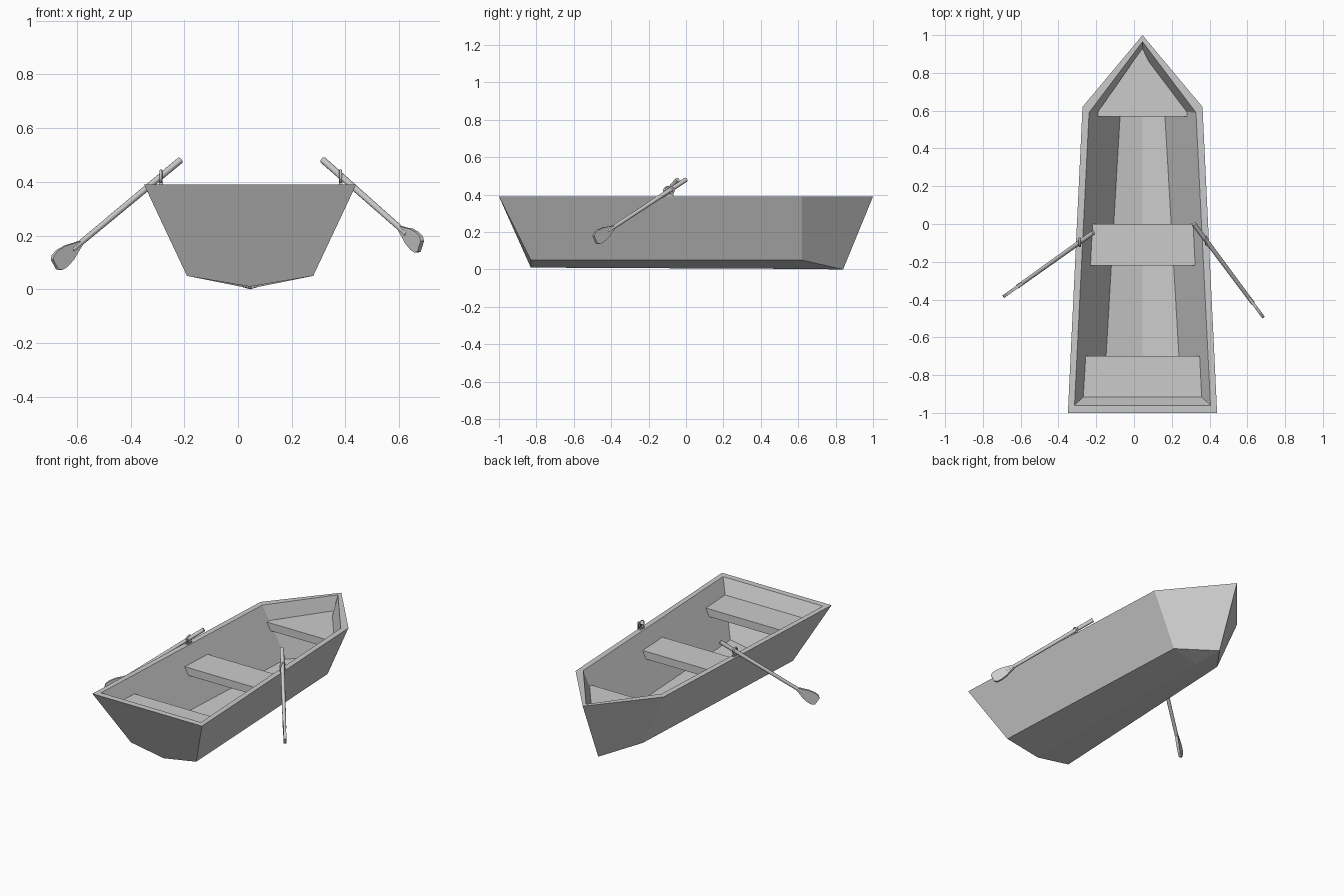
import bpy, bmesh, math
from mathutils import Vector, Matrix

if "Cube" in bpy.data.objects:
    bpy.data.objects.remove(bpy.data.objects["Cube"])

CX = 0.045      # boat centre line
RIM = 0.39      # rim height

grey = bpy.data.materials.new("plain_grey")
grey.diffuse_color = (0.6, 0.6, 0.6, 1)
grey.use_nodes = True
grey.node_tree.nodes["Principled BSDF"].inputs["Base Color"].default_value = grey.diffuse_color


def finish(bm, name, smooth=False):
    bmesh.ops.recalc_face_normals(bm, faces=bm.faces)
    if smooth:
        for f in bm.faces:
            f.smooth = len(f.verts) == 4
    me = bpy.data.meshes.new(name)
    bm.to_mesh(me)
    bm.free()
    me.materials.append(grey)
    ob = bpy.data.objects.new(name, me)
    bpy.context.collection.objects.link(ob)
    return ob


def loft(bm, low, high):
    """Closed prism between two matching outlines."""
    a = [bm.verts.new(p) for p in low]
    b = [bm.verts.new(p) for p in high]
    n = len(a)
    bm.faces.new(a)
    bm.faces.new(b)
    for i in range(n):
        j = (i + 1) % n
        bm.faces.new((a[i], a[j], b[j], b[i]))


# ---- hull: outer and inner skins joined by the rim ----
def skin(bm, stern, mid, bow, keel_z):
    """stern/mid: (top y, top half, low y, low half, low z); bow: (top y, low y)."""
    def v(x, y, z):
        return bm.verts.new((CX + x, y, z))
    top, low = [], []
    for s, (ty, th, ly, lh, lz) in ((-1, stern), (-1, mid)):
        top.append(v(s * th, ty, RIM))
        low.append(v(s * lh, ly, lz))
    top.append(v(0, bow[0], RIM))
    low.append(v(0, bow[1], keel_z[1]))
    for s, (ty, th, ly, lh, lz) in ((1, mid), (1, stern)):
        top.append(v(s * th, ty, RIM))
        low.append(v(s * lh, ly, lz))
    ks = v(0, stern[2], keel_z[0])
    km = v(0, mid[2], keel_z[1] + 0.003)
    for i in range(4):
        bm.faces.new((top[i], top[i + 1], low[i + 1], low[i]))
    bm.faces.new((top[4], top[0], low[0], ks, low[4]))      # transom
    bm.faces.new((low[0], low[1], km, ks))                  # bottom
    bm.faces.new((low[4], low[3], km, ks))
    bm.faces.new((low[1], low[2], km))
    bm.faces.new((low[3], low[2], km))
    return top


IN_STERN = (-0.96, 0.36, -0.805, 0.199, 0.08)
IN_MID = (0.59, 0.283, 0.60, 0.117, 0.08)
IN_BOW = (0.965, 0.82)

bm = bmesh.new()
outer = skin(bm, (-1.0, 0.395, -0.83, 0.235, 0.05),
             (0.62, 0.3175, 0.62, 0.167, 0.05), (1.0, 0.84), (0.01, 0.0))
inner = skin(bm, IN_STERN, IN_MID, IN_BOW, (0.045, 0.035))
for i in range(5):
    j = (i + 1) % 5
    bm.faces.new((outer[i], outer[j], inner[j], inner[i]))
finish(bm, "hull")


# ---- seats, fitted to the inner walls ----
def half(y, z):
    """Inner half width of the hull, pushed slightly into the wall."""
    k = (RIM - z) / (RIM - 0.08)

    def along(ya, ha, yb, hb):
        return ha + (hb - ha) * (y - ya) / (yb - ya)
    t = along(IN_STERN[0], IN_STERN[1], IN_MID[0], IN_MID[1])
    b = along(IN_STERN[2], IN_STERN[3], IN_MID[2], IN_MID[3])
    return t + (b - t) * k + 0.004


def cross_seat(name, front, back):
    def outline(z):
        f, b = front(z), back
        return [(CX + s * half(y, z), y, z)
                for s, y in ((-1, f), (1, f), (1, b), (-1, b))]
    bm = bmesh.new()
    loft(bm, outline(0.25), outline(0.30))
    finish(bm, name)


cross_seat("middle_seat", lambda z: -0.22, 0.0)
cross_seat("stern_seat", lambda z: -0.962 + 0.5 * (RIM - z), -0.70)


def bow_outline(z):
    tip = 0.968 - 0.41 * (RIM - z)
    side = [(half(0.57, z), 0.57), (half(0.59, z), 0.59)]
    return ([(CX - x, y, z) for x, y in side] + [(CX, tip, z)]
            + [(CX + x, y, z) for x, y in reversed(side)])


bm = bmesh.new()
loft(bm, bow_outline(0.25), bow_outline(0.30))
finish(bm, "bow_seat")


# ---- oars and oarlocks ----
def oar(side, handle, tip):
    handle, tip = Vector(handle), Vector(tip)
    length = (tip - handle).length
    d = (tip - handle).normalized()
    w = (Vector((0, 0, 1)) - d * d.z).normalized()   # blade stands upright
    n = d.cross(w)
    frame = Matrix((w, n, d)).transposed().to_4x4()
    frame.translation = handle

    # shaft
    bm = bmesh.new()
    shaft = length - 0.10
    bmesh.ops.create_cone(bm, cap_ends=True, segments=12, radius1=0.0125,
                          radius2=0.0105, depth=shaft,
                          matrix=Matrix.Translation((0, 0, shaft / 2)))
    bm.transform(frame)
    finish(bm, side + "_oar_shaft", smooth=True)

    # blade
    prof = [(0.145, 0.010), (0.125, 0.016), (0.085, 0.031), (0.045, 0.037),
            (0.018, 0.034), (0.004, 0.022)]
    pts = ([(h, length - a) for a, h in prof]
           + [(-h, length - a) for a, h in reversed(prof)])
    bm = bmesh.new()
    loft(bm, [(x, -0.008, z) for x, z in pts], [(x, 0.008, z) for x, z in pts])
    bm.transform(frame)
    finish(bm, side + "_oar_blade")


def oarlock(side, x, y):
    # ring around the shaft
    bm = bmesh.new()
    R, r, n, m = 0.021, 0.0055, 16, 8
    rows = []
    for i in range(n):
        a = math.tau * i / n
        rows.append([bm.verts.new((
            x + r * math.sin(math.tau * j / m),
            y + (R + r * math.cos(math.tau * j / m)) * math.cos(a),
            0.42 + (R + r * math.cos(math.tau * j / m)) * math.sin(a)))
            for j in range(m)])
    for i in range(n):
        for j in range(m):
            k, l = (i + 1) % n, (j + 1) % m
            bm.faces.new((rows[i][j], rows[k][j], rows[k][l], rows[i][l]))
    finish(bm, side + "_oarlock_ring", smooth=True)
    # base plate on the rim
    bm = bmesh.new()
    bmesh.ops.create_cube(bm, size=1, matrix=Matrix.Translation((x, y, 0.393))
                          @ Matrix.Diagonal((0.014, 0.042, 0.01, 1)))
    finish(bm, side + "_oarlock_base")


oar("left", (-0.215, -0.045, 0.48), (-0.685, -0.38, 0.09))
oar("right", (0.317, 0.0, 0.48), (0.682, -0.49, 0.158))
oarlock("left", -0.287, -0.096)
oarlock("right", 0.382, -0.088)
